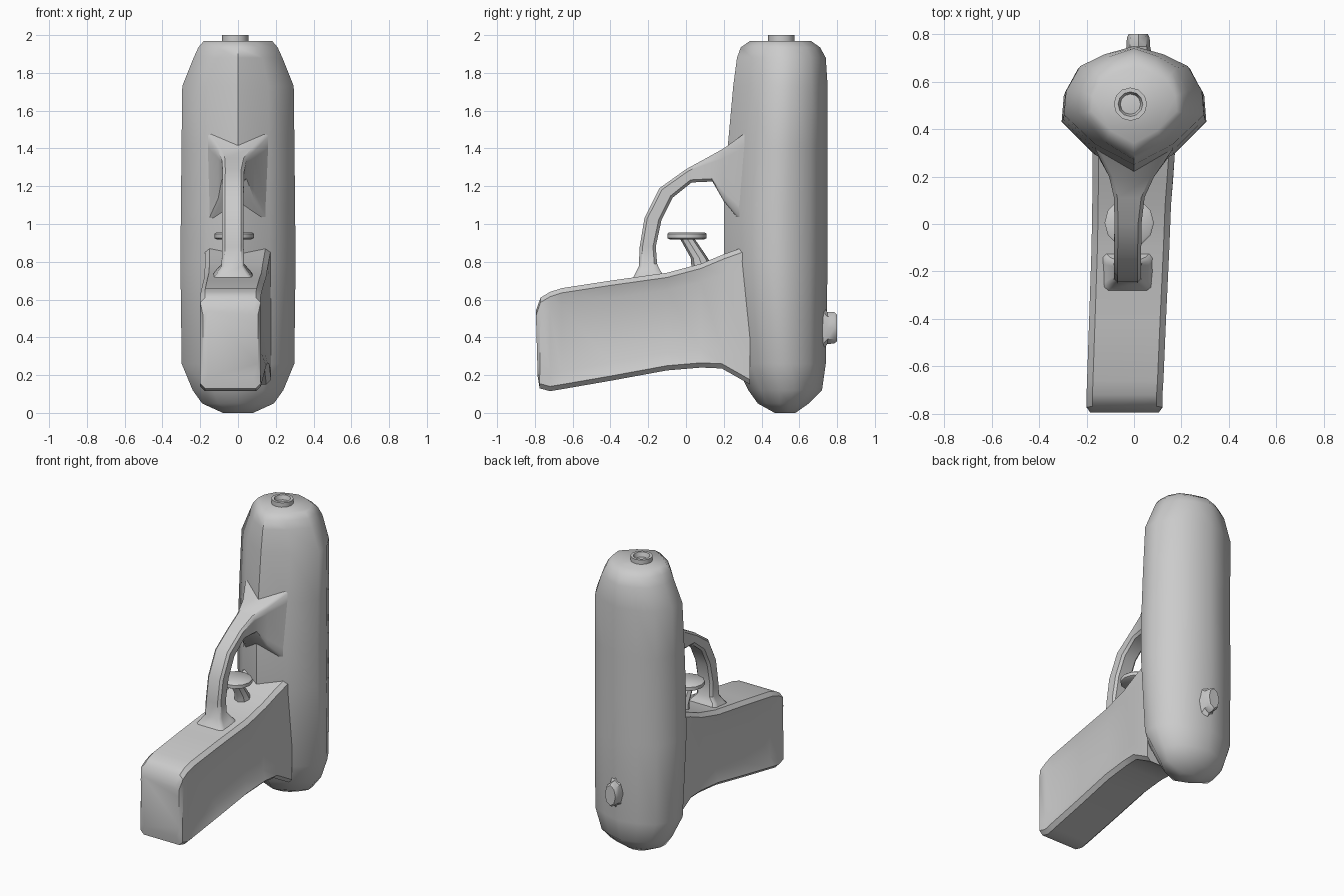
import bpy, bmesh, math
from mathutils import Vector

if "Cube" in bpy.data.objects:
    bpy.data.objects.remove(bpy.data.objects["Cube"])


def loft(name, rings, angle=40):
    """Skin a list of equal-length closed rings and cap both ends."""
    bm = bmesh.new()
    vs = [[bm.verts.new(p) for p in r] for r in rings]
    n = len(rings[0])
    for a, b in zip(vs, vs[1:]):
        for i in range(n):
            j = (i + 1) % n
            bm.faces.new((a[i], a[j], b[j], b[i]))
    bm.faces.new(vs[0])
    bm.faces.new(vs[-1])
    bmesh.ops.recalc_face_normals(bm, faces=bm.faces)
    me = bpy.data.meshes.new(name)
    bm.to_mesh(me)
    bm.free()
    ob = bpy.data.objects.new(name, me)
    bpy.context.collection.objects.link(ob)
    bpy.ops.object.select_all(action='DESELECT')
    ob.select_set(True)
    bpy.context.view_layer.objects.active = ob
    bpy.ops.object.shade_smooth_by_angle(angle=math.radians(angle))
    return ob


def block_ring(a, b, cx, hw, chamfer, recess=0.0):
    """Chamfered section spanning side-view points a and b, optionally hollowed at the sides."""
    a, b = Vector((cx, *a)), Vector((cx, *b))
    c = chamfer / (b - a).length
    half = [(0, hw - chamfer), (c, hw), (c + 0.13, hw - recess),
            (0.87 - c, hw - recess), (1 - c, hw), (1, hw - chamfer)]
    full = half + [(t, -x) for t, x in reversed(half)]
    return [a.lerp(b, t) + Vector((x, 0, 0)) for t, x in full]


def ellipse(center, u, v, n):
    return [Vector(center) + Vector(u) * math.cos(2 * math.pi * i / n)
            + Vector(v) * math.sin(2 * math.pi * i / n) for i in range(n)]


# Tank body: one mirrored cross-section, scaled up the height
half = [(0, 1), (.42, .93), (.77, .83), (.97, .62), (1, .42), (.55, .17), (0, 0)]
section = half + [(-u, v) for u, v in half[-2:0:-1]]
levels = [  # z, half width, front y, back y
    (0, .08, .47, .58), (.05, .19, .38, .65), (.12, .24, .33, .72),
    (.26, .298, .26, .74), (.8, .305, .2, .75), (1.1, .302, .2, .75),
    (1.4, .299, .22, .75), (1.73, .295, .25, .75), (1.88, .235, .27, .74),
    (1.935, .21, .29, .71), (1.97, .18, .34, .66)]
loft("tank_body", [[(u * w, y0 + v * (y1 - y0), z) for u, v in section]
                   for z, w, y0, y1 in levels], 50)

# Grip with hollowed side panels
grip = [  # top point, bottom point, centre x, half width, recess
    ((-.795, .54), (-.785, .19), -.04, .145, 0),
    ((-.77, .61), (-.775, .13), -.04, .16, 0),
    ((-.72, .64), (-.72, .115), -.04, .16, 0),
    ((-.66, .66), (-.66, .125), -.037, .161, .02),
    ((-.4, .70), (-.4, .17), -.027, .162, .025),
    ((-.1, .742), (-.1, .225), -.015, .164, .025),
    ((.08, .79), (.08, .24), -.01, .166, .02),
    ((.2, .84), (.19, .235), -.005, .17, 0),
    ((.34, .89), (.34, .15), 0, .175, 0)]
loft("grip", [block_ring(a, b, cx, w, .025, r) for a, b, cx, w, r in grip])

# Trigger guard, flaring into the grip and the body
guard = [  # outer point, inner point, centre x, half width
    ((-.30, .68), (-.10, .70), -.027, .13),
    ((-.275, .725), (-.14, .76), -.027, .09),
    ((-.25, .775), (-.153, .79), -.027, .06),
    ((-.245, .88), (-.16, .88), -.027, .057),
    ((-.22, 1.03), (-.13, 1.02), -.027, .057),
    ((-.14, 1.19), (-.07, 1.14), -.027, .057),
    ((0, 1.29), (.03, 1.22), -.025, .057),
    ((.11, 1.35), (.14, 1.225), -.02, .065),
    ((.2, 1.4), (.2, 1.12), -.01, .095),
    ((.31, 1.48), (.3, 1.0), 0, .16)]
loft("trigger_guard", [block_ring(a, b, cx, w, .015) for a, b, cx, w in guard])

# Trigger button and slanted stem
loft("trigger_button", [ellipse((-.02, .005, z), (r, 0, 0), (0, r, 0), 12)
                        for z, r in ((.918, .09), (.925, .104), (.948, .104), (.955, .095))])
loft("trigger_stem", [ellipse((-.02, y, z), (w, 0, 0), (0, w, 0), 8)
                      for y, z, w in ((.09, .76, .06), (.07, .82, .045), (.005, .925, .038))])

# Nozzle with a conical bore
loft("nozzle", [ellipse((-.015, .505, z), (r, 0, 0), (0, r, 0), 12)
                for z, r in ((1.94, .07), (2.0, .07), (2.0, .052), (1.955, .038))], 35)

# Filler plug on the back, with a tapering ridge at its base
loft("filler_plug", [ellipse((.018, y, .45), (w, 0, 0), (0, 0, h), 8)
                     for y, w, h in ((.70, .06, .16), (.748, .05, .085),
                                     (.785, .048, .083), (.8, .04, .07))])
